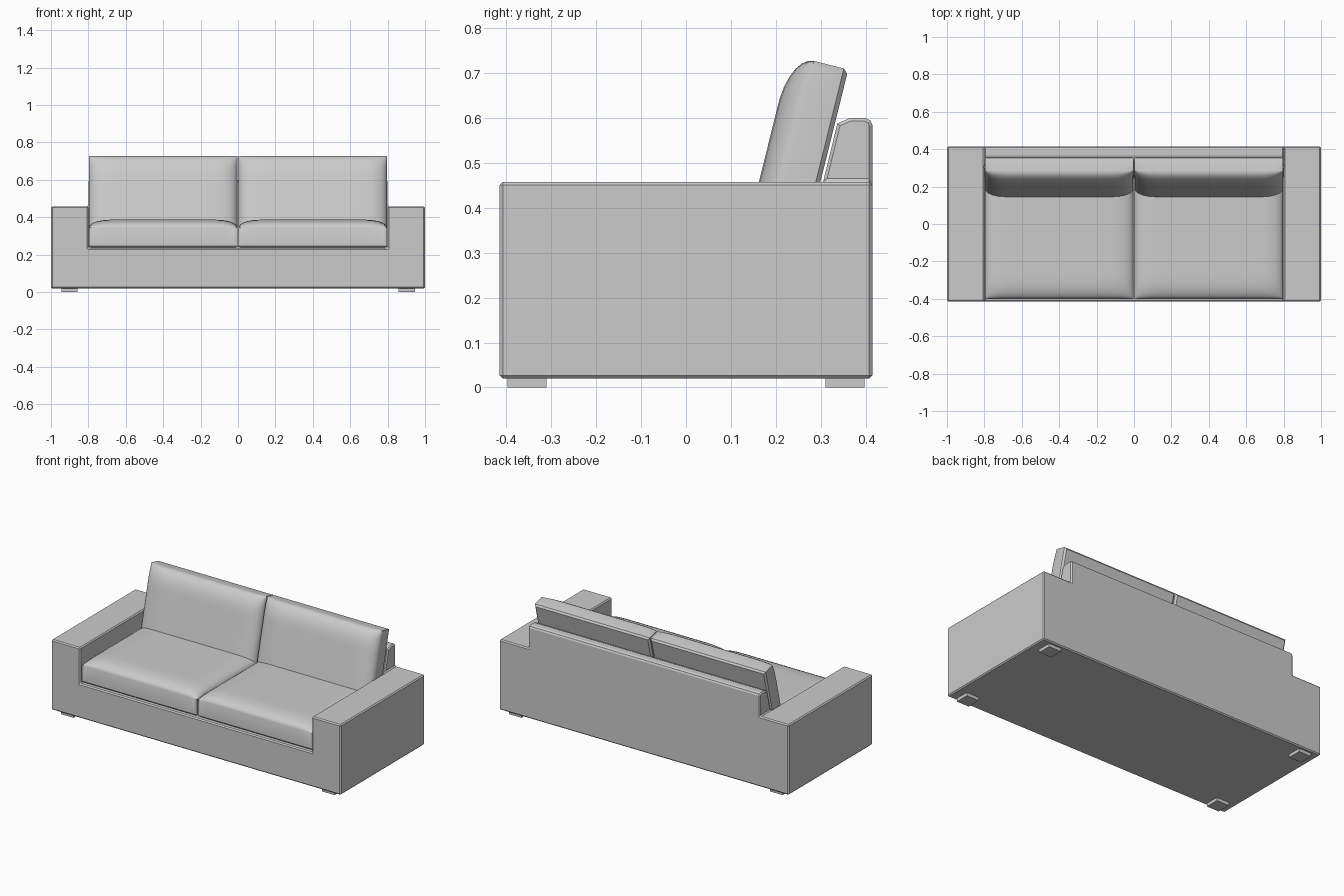
import bpy, bmesh, math
from mathutils import Vector

cube = bpy.data.objects.get("Cube")
if cube:
    bpy.data.objects.remove(cube)

fabric = bpy.data.materials.new("light grey fabric")
fabric.use_nodes = True
GREY = (0.6, 0.6, 0.6, 1)
fabric.diffuse_color = GREY
fabric.node_tree.nodes["Principled BSDF"].inputs["Base Color"].default_value = GREY


def make_object(name, bm):
    bmesh.ops.recalc_face_normals(bm, faces=bm.faces)
    mesh = bpy.data.meshes.new(name)
    bm.to_mesh(mesh)
    bm.free()
    mesh.materials.append(fabric)
    obj = bpy.data.objects.new(name, mesh)
    bpy.context.collection.objects.link(obj)
    return obj


def prism(name, points, offset):
    """Extrude a closed outline along the offset vector."""
    bm = bmesh.new()
    face = bm.faces.new([bm.verts.new(p) for p in points])
    new = bmesh.ops.extrude_face_region(bm, geom=[face])["geom"]
    bmesh.ops.translate(bm, vec=offset, verts=[v for v in new if isinstance(v, bmesh.types.BMVert)])
    return make_object(name, bm)


def falloff(distance, width=0.11):
    t = min(max(distance / width, 0), 1)
    return math.sqrt(1 - (1 - t) ** 2)


def cushion(name, width, length, thickness, crown, location, tilt=0):
    """Boxed cushion with a domed face on local +z; its seam lies at local z = 0."""
    bm = bmesh.new()
    bmesh.ops.create_grid(bm, x_segments=20, y_segments=20, size=1)
    for v in bm.verts:
        x = math.sin(v.co.x * math.pi / 2) * width / 2
        y = math.sin(v.co.y * math.pi / 2) * length / 2
        v.co = (x, y, crown * falloff(width / 2 - abs(x)) * falloff(length / 2 - abs(y)))
    # Straight sides, then a chamfer round the flat face
    chamfer = 0.01
    rim = [e for e in bm.edges if e.is_boundary]
    for drop, inset in ((thickness - chamfer, 0), (chamfer, chamfer)):
        new = bmesh.ops.extrude_edge_only(bm, edges=rim)["geom"]
        rim = [e for e in new if isinstance(e, bmesh.types.BMEdge) and e.is_boundary]
        for v in {v for e in rim for v in e.verts}:
            v.co.x *= 1 - 2 * inset / width
            v.co.y *= 1 - 2 * inset / length
            v.co.z -= drop
    bmesh.ops.edgeloop_fill(bm, edges=rim)
    obj = make_object(name, bm)
    obj.location = location
    obj.rotation_euler.x = tilt
    bpy.ops.object.select_all(action="DESELECT")
    obj.select_set(True)
    bpy.context.view_layer.objects.active = obj
    bpy.ops.object.shade_smooth_by_angle(angle=math.radians(35))
    return obj


# Frame: arms and base as one U shape, joined with the sloping back rest
ARM, HALF_DEPTH, BOTTOM, ARM_TOP, BASE_TOP = 0.8, 0.415, 0.02, 0.458, 0.235
half = [(1, BOTTOM), (1, ARM_TOP), (ARM, ARM_TOP), (ARM, BASE_TOP)]
outline = half + [(-x, z) for x, z in reversed(half)]
frame = prism("arms_and_base", [(x, -HALF_DEPTH, z) for x, z in outline], Vector((0, 2 * HALF_DEPTH, 0)))

back_outline = [(HALF_DEPTH, 0.1), (HALF_DEPTH, 0.585), (0.41, 0.595), (0.398, 0.6),
                (0.365, 0.6), (0.337, 0.588), (0.25, 0.23), (0.25, 0.1)]
back = prism("back_rest_joint", [(-ARM, y, z) for y, z in back_outline], Vector((2 * ARM, 0, 0)))
back.hide_render = True
back.hide_set(True)

join = frame.modifiers.new("join_back", "BOOLEAN")
join.operation = "UNION"
join.solver = "EXACT"
join.object = back
bevel = frame.modifiers.new("soft_edges", "BEVEL")
bevel.width = 0.007
bevel.segments = 1
bevel.limit_method = "ANGLE"
bevel.angle_limit = math.radians(60)

# Seat and back cushions, one pair per side
TILT = math.atan2(0.97, 0.24)
for side, sign in (("left", 1), ("right", -1)):
    cushion(side + "_seat_cushion", 0.794, 0.70, 0.108, 0.042, (sign * 0.4, -0.05, 0.345))
    cushion(side + "_back_cushion", 0.794, 0.48, 0.079, 0.054, (sign * 0.4, 0.227, 0.494), TILT)

# Four low square feet
for x_name, x in (("left", 0.902), ("right", -0.902)):
    for y_name, y in (("front", -0.354), ("back", 0.354)):
        r = 0.043
        corners = [(x - r, y - r, 0), (x + r, y - r, 0), (x + r, y + r, 0), (x - r, y + r, 0)]
        prism(f"{y_name}_{x_name}_foot", corners, Vector((0, 0, BOTTOM + 0.005)))

# Apply the frame modifiers and drop the joining piece
bpy.context.view_layer.update()
evaluated = frame.evaluated_get(bpy.context.evaluated_depsgraph_get())
frame_mesh = bpy.data.meshes.new_from_object(evaluated)
frame.modifiers.clear()
frame.data = frame_mesh
bpy.data.objects.remove(back)
frame.name = "sofa_frame"
